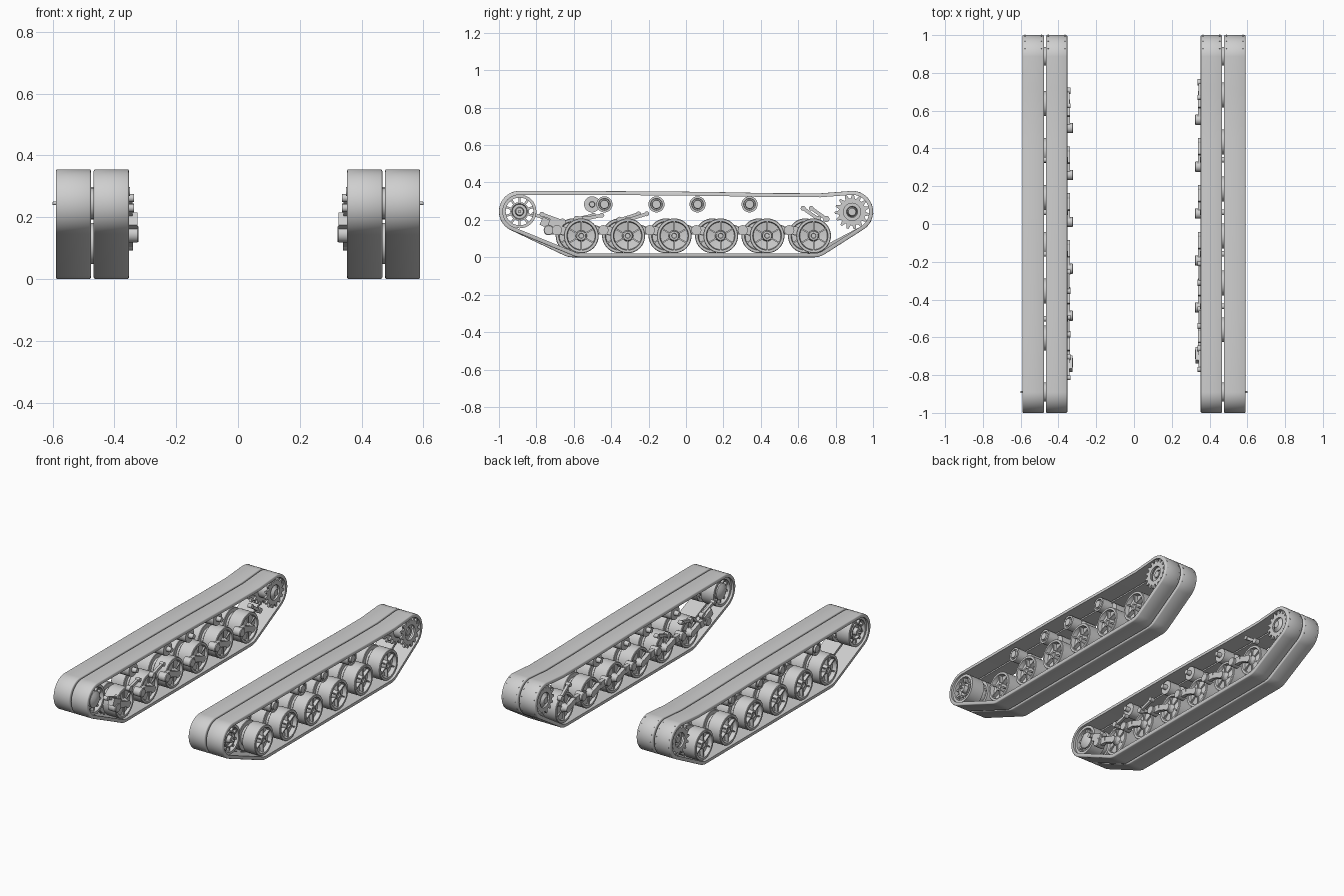
import bpy, bmesh
from math import sin, cos, pi, atan2, acos, hypot, radians
from mathutils import Vector, Matrix

cube = bpy.data.objects.get("Cube")
if cube:
    bpy.data.objects.remove(cube)

steel = bpy.data.materials.new("light_grey_steel")
steel.use_nodes = True
GREY = (0.62, 0.62, 0.62, 1)
steel.diffuse_color = GREY
steel.node_tree.nodes["Principled BSDF"].inputs["Base Color"].default_value = GREY
parts = []


def finish(name, bm, side, y=0, z=0):
    """Turn a bmesh drawn on the +x side into an object on the wanted side."""
    bmesh.ops.scale(bm, vec=(side, 1, 1), verts=bm.verts)
    bmesh.ops.recalc_face_normals(bm, faces=bm.faces)
    mesh = bpy.data.meshes.new(name)
    bm.to_mesh(mesh)
    bm.free()
    mesh.materials.append(steel)
    obj = bpy.data.objects.new(("left_" if side > 0 else "right_") + name, mesh)
    obj.location = (0, y, z)
    bpy.context.collection.objects.link(obj)
    parts.append(obj)


def bridge(bm, rings, closed=False):
    """Skin a list of equally long closed vertex rings."""
    pairs = list(zip(rings, rings[1:])) + ([(rings[-1], rings[0])] if closed else [])
    for a, b in pairs:
        for i in range(len(a)):
            j = (i + 1) % len(a)
            bm.faces.new((a[i], a[j], b[j], b[i]))


def lathe(bm, profile, y=0, z=0, seg=32, closed=False):
    """Revolve (x, radius) points round an axle along x."""
    rings = [[bm.verts.new((x, y + r * cos(2 * pi * i / seg), z + r * sin(2 * pi * i / seg)))
              for i in range(seg)] for x, r in profile]
    bridge(bm, rings, closed)
    if not closed:
        bm.faces.new(rings[0])
        bm.faces.new(rings[-1])


def bar(bm, p, q, height, x0, x1):
    """Straight box between two (y, z) points."""
    a, b = Vector(p), Vector(q)
    d = b - a
    m = (Matrix.Translation(((x0 + x1) / 2, *((a + b) / 2)))
         @ Matrix.Rotation(atan2(d.y, d.x), 4, "X")
         @ Matrix.Diagonal((x1 - x0, d.length, height, 1)))
    bmesh.ops.create_cube(bm, size=1, matrix=m)


def spokes(bm, count, r0, r1, height, x0, x1):
    for i in range(count):
        a = 2 * pi * (i + 0.5) / count
        bar(bm, (r0 * cos(a), r0 * sin(a)), (r1 * cos(a), r1 * sin(a)), height, x0, x1)


# Shared layout
AXLE_Z = 0.115
IDLER, SPROCKET = (-0.89, 0.245), (0.888, 0.243)
OUTER, INNER = (0.476, 0.59), (0.353, 0.467)
SPROCKET_RINGS = (0.37, 0.452, 0.493, 0.575)


def loop(wheels, inset):
    """Belt outline wrapped round the end wheels, with a little sag on top."""
    circles = [(*IDLER, 0.11), (wheels[0], AXLE_Z, 0.115),
               (wheels[-1], AXLE_Z, 0.115), (*SPROCKET, 0.112)]
    tangents = []
    for i, (y, z, r) in enumerate(circles):
        y2, z2, r2 = circles[(i + 1) % 4]
        tangents.append(atan2(z2 - z, y2 - y) - acos((r - r2) / hypot(y2 - y, z2 - z)))
    points = []
    for i, (y, z, r) in enumerate(circles):
        start, end = tangents[i - 1], tangents[i]
        sweep = (end - start) % (2 * pi)
        steps = 28 if i in (0, 3) else 10
        for k in range(steps + 1):
            a = start + sweep * k / steps
            points.append((y + (r - inset) * cos(a), z + (r - inset) * sin(a)))
    for y, z in ((0.72, 0.342), (0.45, 0.343), (0.2, 0.348), (-0.1, 0.352), (-0.5, 0.354)):
        points.append((y, z - inset))
    return points


def track_band(name, side, wheels, x0, x1):
    bm = bmesh.new()
    section = [(x0, 0.005), (x0 + 0.002, 0.0015), (x0 + 0.005, 0), (x1 - 0.005, 0),
               (x1 - 0.002, 0.0015), (x1, 0.005), (x1, 0.021), (x0, 0.021)]
    rings = [[bm.verts.new((x, y, z)) for y, z in loop(wheels, inset)] for x, inset in section]
    bridge(bm, rings, closed=True)
    finish(name, bm, side)


def road_wheel(side, y):
    bm = bmesh.new()
    lathe(bm, [(0.352, 0.02), (0.378, 0.03), (0.384, 0.073), (0.367, 0.077), (0.367, 0.09),
               (0.37, 0.093), (0.455, 0.093), (0.458, 0.09), (0.458, 0.066), (0.486, 0.066),
               (0.486, 0.09), (0.489, 0.093), (0.573, 0.093), (0.576, 0.09), (0.576, 0.077),
               (0.55, 0.073), (0.543, 0.03), (0.572, 0.024), (0.572, 0.014), (0.565, 0.012)],
          seg=40)
    spokes(bm, 6, 0.024, 0.076, 0.008, 0.542, 0.568)
    spokes(bm, 6, 0.024, 0.076, 0.008, 0.373, 0.388)
    finish("road_wheel", bm, side, y, AXLE_Z)


def idler_wheel(side):
    bm = bmesh.new()
    for x0, x1 in ((0.368, 0.456), (0.488, 0.576)):
        lathe(bm, [(x0, 0.09), (x1, 0.09), (x1, 0.074), (x0, 0.074)], seg=40, closed=True)
        spokes(bm, 10, 0.045, 0.076, 0.012, x0 + 0.015, x1 - 0.012)
    lathe(bm, [(0.36, 0.025), (0.375, 0.05), (0.569, 0.05), (0.569, 0.042), (0.555, 0.038),
               (0.555, 0.024), (0.58, 0.02), (0.58, 0.006), (0.6, 0.005)])
    finish("idler_wheel", bm, side, *IDLER)


def drive_sprocket(side):
    bm = bmesh.new()
    teeth = 15
    for x in SPROCKET_RINGS:
        rings = []
        for dx, toothed in ((-0.006, 1), (0.006, 1), (0.006, 0), (-0.006, 0)):
            ring = []
            for i in range(teeth * 4):
                r = (0.072, 0.072, 0.093, 0.093)[i % 4] if toothed else 0.046
                a = 2 * pi * i / (teeth * 4)
                ring.append(bm.verts.new((x + dx, r * cos(a), r * sin(a))))
            rings.append(ring)
        bridge(bm, rings, closed=True)
    lathe(bm, [(0.355, 0.02), (0.38, 0.05), (0.56, 0.05), (0.56, 0.03), (0.545, 0.026),
               (0.57, 0.02), (0.57, 0.01)])
    finish("drive_sprocket", bm, side, *SPROCKET)


def tooth_tips(side):
    """Small studs that show through the belt round the sprocket."""
    bm = bmesh.new()
    for x in (0.366, 0.454, 0.489, 0.577):
        for deg in range(-28, 90, 24):
            a = radians(deg)
            bar(bm, (0.1 * cos(a), 0.1 * sin(a)), (0.114 * cos(a), 0.114 * sin(a)),
                0.006, x - 0.003, x + 0.003)
    finish("sprocket_tooth_tips", bm, side, *SPROCKET)


def return_roller(side, y):
    bm = bmesh.new()
    lathe(bm, [(0.35, 0.014), (0.38, 0.016), (0.38, 0.043), (0.455, 0.043), (0.455, 0.014),
               (0.488, 0.014), (0.488, 0.043), (0.56, 0.043), (0.56, 0.032), (0.552, 0.03),
               (0.552, 0.024), (0.566, 0.022), (0.566, 0.01)], seg=28)
    finish("return_roller", bm, side, y, 0.283)


def swing_arm(side, y):
    bm = bmesh.new()
    pivot, elbow, axle = (-0.13, 0.03), (-0.07, 0.026), (0, 0)
    bar(bm, pivot, elbow, 0.042, 0.338, 0.362)
    bar(bm, elbow, axle, 0.036, 0.34, 0.364)
    lathe(bm, [(0.322, 0.024), (0.326, 0.027), (0.375, 0.027)], *pivot, seg=20)
    lathe(bm, [(0.34, 0.022), (0.38, 0.022)], seg=20)
    finish("swing_arm", bm, side, y, AXLE_Z)


def damper(side, shift, p, q):
    """Short shock absorber with an eye at each end."""
    bm = bmesh.new()
    bar(bm, p, q, 0.018, 0.342, 0.358)
    for end, r in ((p, 0.017), (q, 0.013)):
        lathe(bm, [(0.336, r), (0.364, r)], *end, seg=16)
    finish("damper", bm, side, shift)


# Both running gears; the right one sits slightly further forward
for side in (1, -1):
    shift = 0 if side > 0 else -0.044
    wheels = [-0.56 + 0.2484 * i + shift for i in range(6)]
    track_band("outer_track_band", side, wheels, *OUTER)
    track_band("inner_track_band", side, wheels, *INNER)
    idler_wheel(side)
    drive_sprocket(side)
    tooth_tips(side)
    for y in wheels:
        road_wheel(side, y)
        swing_arm(side, y)
    for y in (-0.436 + 1.5 * shift, -0.158, 0.062, 0.34):
        return_roller(side, y)
    for p, q in (((-0.66, 0.19), (-0.77, 0.23)), ((-0.54, 0.205), (-0.45, 0.225)),
                 ((-0.31, 0.2), (-0.21, 0.232)), ((0.75, 0.205), (0.67, 0.262))):
        damper(side, shift, p, q)
    # Mounting block of the front suspension
    bm = bmesh.new()
    bar(bm, (-0.73, 0.195), (-0.66, 0.165), 0.045, 0.326, 0.362)
    finish("front_suspension_block", bm, side, shift)

# Smooth round surfaces, keep hard edges
bpy.ops.object.select_all(action="DESELECT")
for obj in parts:
    obj.select_set(True)
bpy.context.view_layer.objects.active = parts[0]
bpy.ops.object.shade_smooth_by_angle(angle=radians(35))
